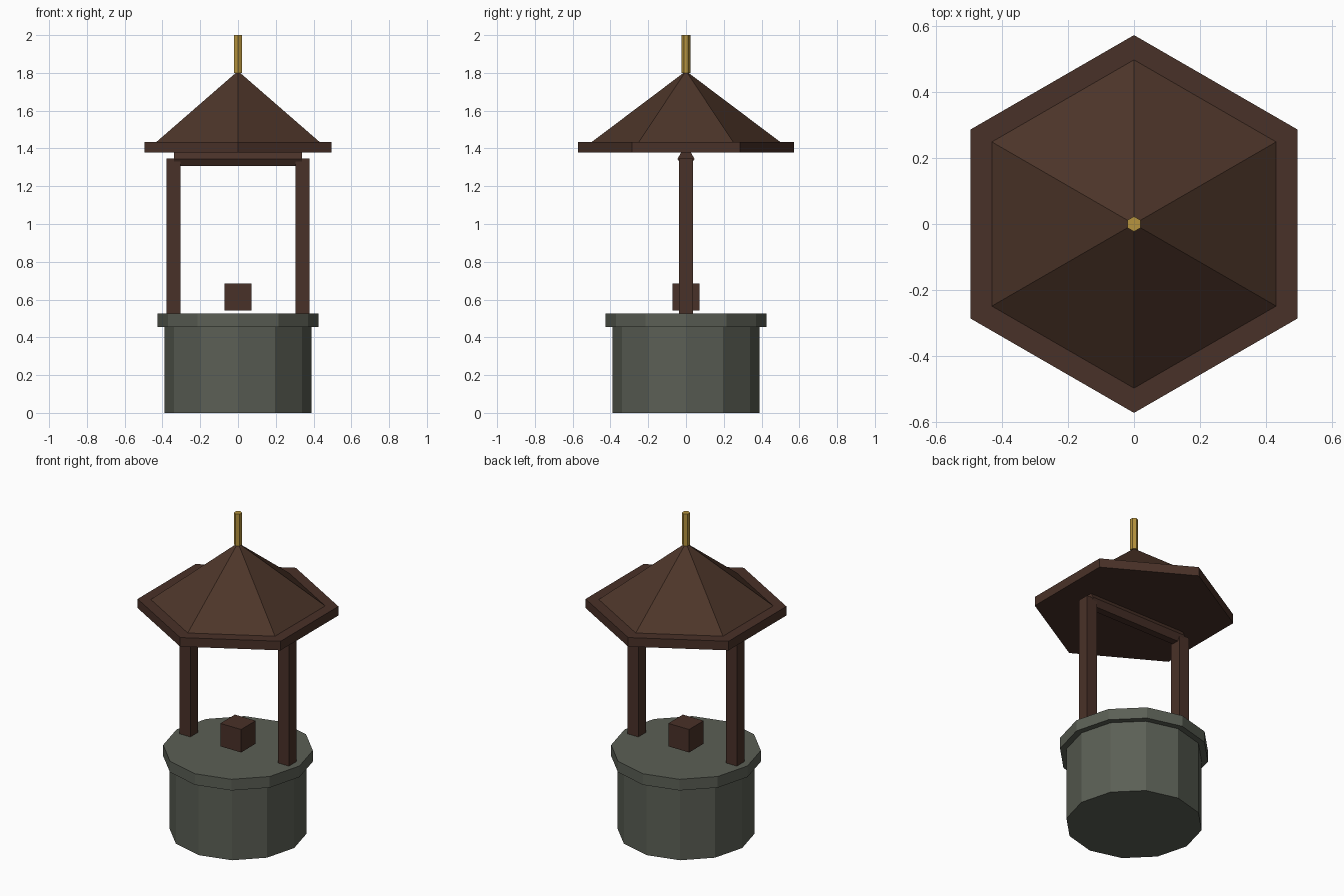
import bpy, math

if "Cube" in bpy.data.objects:
    bpy.data.objects.remove(bpy.data.objects["Cube"])


def mat(name, rgb):
    """Flat material from 0-255 sRGB values."""
    m = bpy.data.materials.new(name)
    lin = [((c / 255 + 0.055) / 1.055) ** 2.4 for c in rgb]
    m.diffuse_color = (*lin, 1)
    m.use_nodes = True
    m.node_tree.nodes["Principled BSDF"].inputs["Base Color"].default_value = m.diffuse_color
    return m


stone = mat("grey_stone", (91, 95, 85))
wood = mat("dark_wood", (73, 49, 40))
shingle = mat("roof_brown", (77, 53, 41))
gold = mat("brass", (182, 148, 62))


def finish(name, material):
    o = bpy.context.object
    o.name = name
    o.data.materials.append(material)
    return o


def prism(name, n, r1, r2, z0, z1, material, turn=0.0):
    """Upright n-sided prism or cone between two heights."""
    bpy.ops.mesh.primitive_cone_add(vertices=n, radius1=r1, radius2=r2, depth=z1 - z0,
                                    location=(0, 0, (z0 + z1) / 2), rotation=(0, 0, turn))
    return finish(name, material)


def box(name, centre, size, material):
    bpy.ops.mesh.primitive_cube_add(size=1, location=centre)
    bpy.context.object.scale = size
    return finish(name, material)


# Stone well body and rim, twelve sided
prism("well_wall", 12, 0.39, 0.39, 0, 0.455, stone)
prism("well_rim", 12, 0.427, 0.427, 0.455, 0.525, stone)

# Bucket block hanging above the rim
box("bucket", (0, 0, 0.614), (0.144, 0.144, 0.144), wood)

# Posts
for side, label in ((-1, "left"), (1, "right")):
    box(label + "_post", (side * 0.342, 0, 0.933), (0.074, 0.074, 0.826), wood)

# Hexagonal crossbeam lying along x, corners pointing to front and back
bpy.ops.mesh.primitive_cylinder_add(vertices=6, radius=0.045, depth=0.68,
                                    location=(0, 0, 1.345))
beam = finish("crossbeam", wood)
for v in beam.data.vertices:
    x, y, z = v.co
    v.co = (z, y, -x)

# Hexagonal roof: flat eave, pointed cap and finial, corners on the y axis
prism("roof_eave", 6, 0.573, 0.573, 1.378, 1.435, wood)
prism("roof_cap", 6, 0.498, 0, 1.435, 1.81, shingle)
prism("finial", 6, 0.023, 0.023, 1.8, 2.0, gold)
